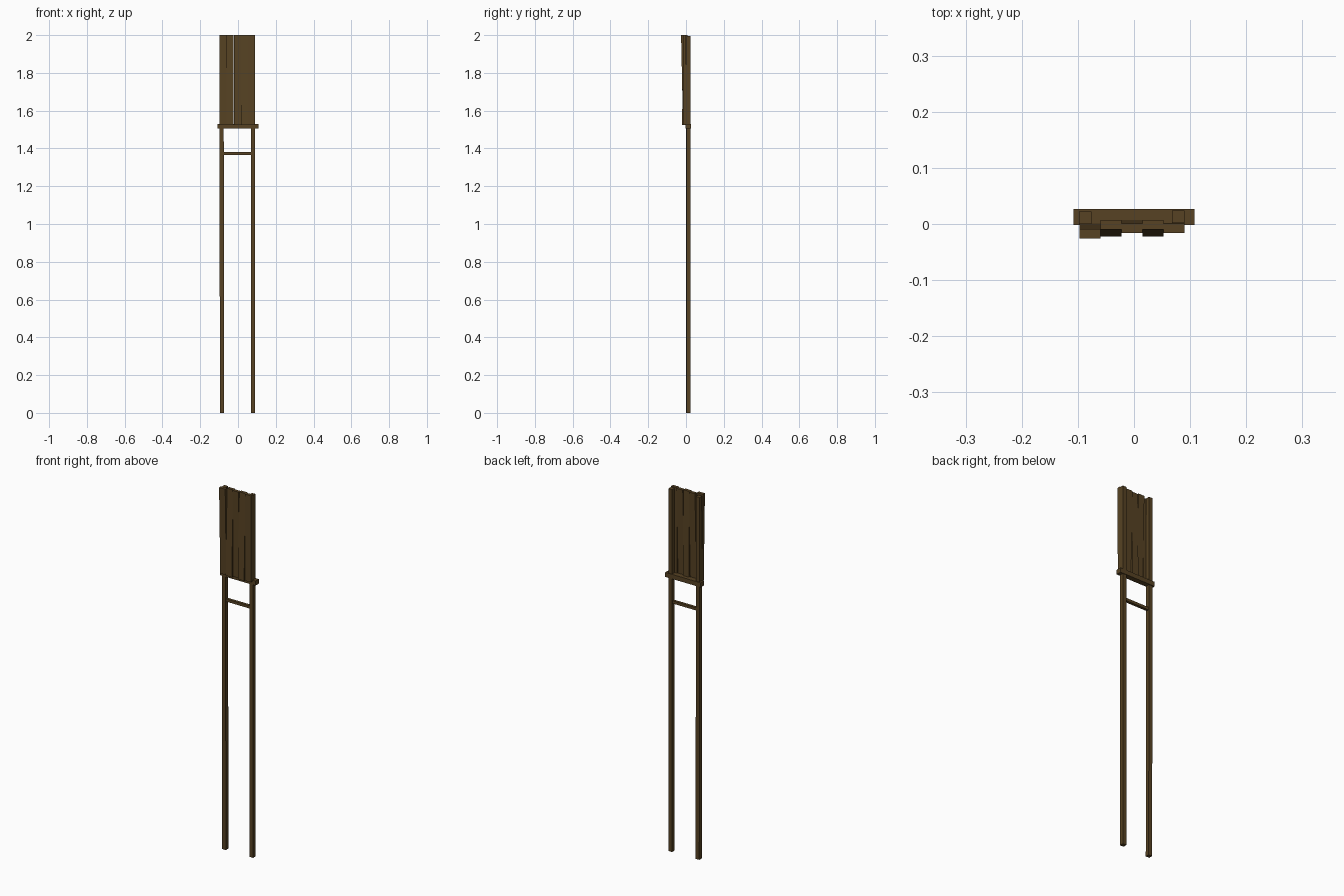
import bpy, bmesh

if "Cube" in bpy.data.objects:
    bpy.data.objects.remove(bpy.data.objects["Cube"])

wood = bpy.data.materials.new("dark brown wood")
wood.diffuse_color = (0.095, 0.055, 0.017, 1)
wood.use_nodes = True
wood.node_tree.nodes["Principled BSDF"].inputs["Base Color"].default_value = wood.diffuse_color


def beam(name, bottom, top):
    """Box lofted between two rectangles, each (x0, x1, y0, y1, z)."""
    bm = bmesh.new()
    rings = []
    for x0, x1, y0, y1, z in (bottom, top):
        rings.append([bm.verts.new((x, y, z)) for x, y in
                      ((x0, y0), (x1, y0), (x1, y1), (x0, y1))])
    low, high = rings
    bm.faces.new(low[::-1])
    bm.faces.new(high)
    for i in range(4):
        j = (i + 1) % 4
        bm.faces.new((low[i], low[j], high[j], high[i]))
    mesh = bpy.data.meshes.new(name)
    bm.to_mesh(mesh)
    bm.free()
    mesh.materials.append(wood)
    obj = bpy.data.objects.new(name, mesh)
    bpy.context.collection.objects.link(obj)


# Posts run from the ground up behind the backrest planks
beam("left_post", (-0.096, -0.074, 0.0, 0.022, 0), (-0.098, -0.076, 0.0, 0.022, 1.995))
beam("right_post", (0.068, 0.090, 0.002, 0.024, 0), (0.068, 0.090, 0.002, 0.024, 1.995))

# Cross rail under the planks and thin rung below it
beam("cross_rail", (-0.108, 0.108, -0.002, 0.027, 1.505), (-0.108, 0.108, -0.002, 0.027, 1.53))
beam("rung", (-0.08, 0.074, 0.004, 0.019, 1.366), (-0.08, 0.074, 0.004, 0.019, 1.381))

# Five planks, each leaning a little differently: front y at bottom and top
leans = [(-0.016, -0.026), (-0.022, -0.010), (-0.010, -0.016),
         (-0.022, -0.010), (-0.015, -0.016)]
thick = 0.017
for i, (yb, yt) in enumerate(leans):
    x0 = -0.097 + i * 0.0374
    x1 = x0 + 0.0370
    beam(f"plank_{i + 1}", (x0, x1, yb, yb + thick, 1.523), (x0, x1, yt, yt + thick, 2.0))
